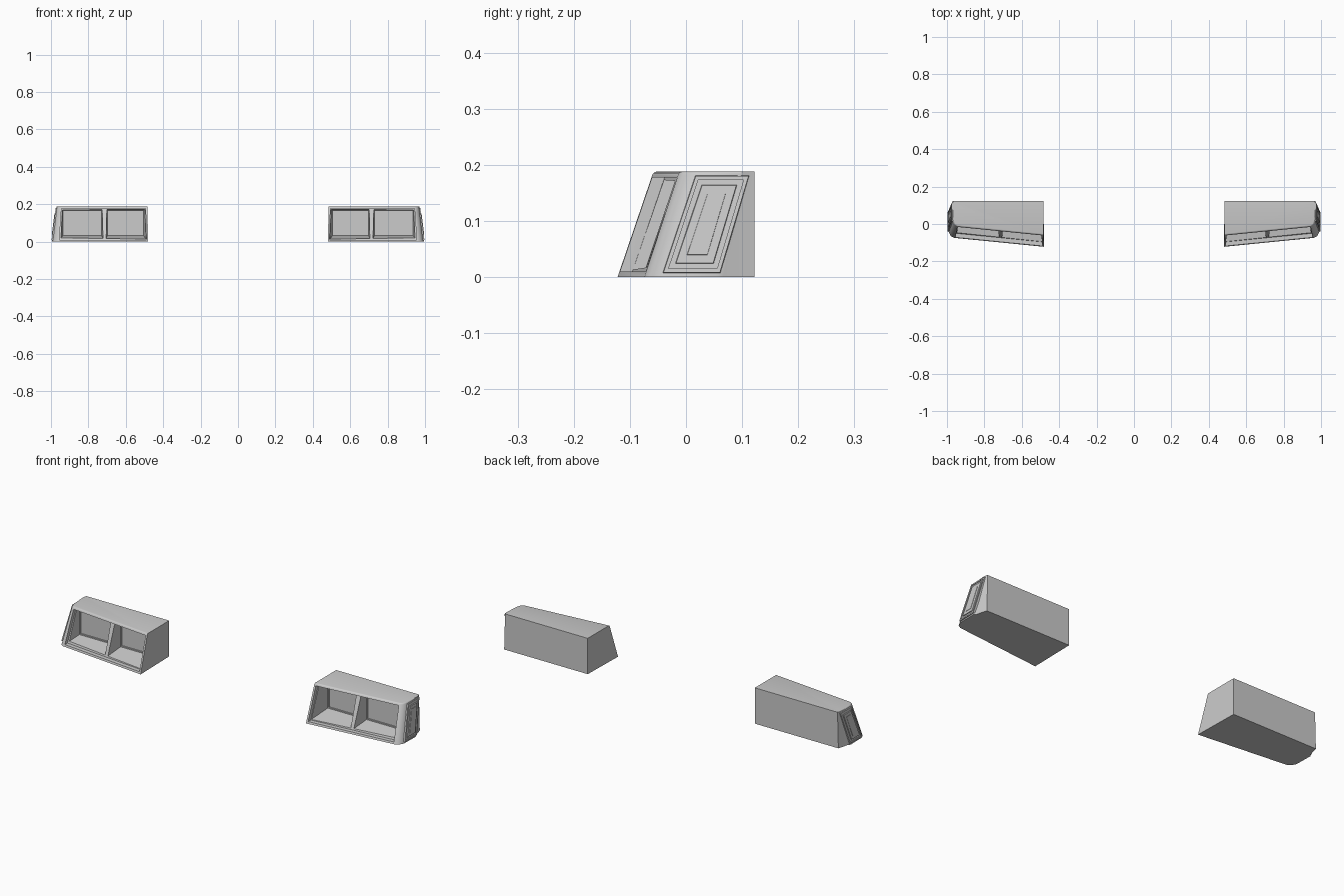
import bpy, bmesh

if "Cube" in bpy.data.objects:
    bpy.data.objects.remove(bpy.data.objects["Cube"])


def loft(name, a, b, round_edges=0.0):
    """Closed solid between two matching loops of 3D points."""
    bm = bmesh.new()
    va = [bm.verts.new(p) for p in a]
    vb = [bm.verts.new(p) for p in b]
    n = len(va)
    bm.faces.new(va)
    bm.faces.new(vb)
    for i in range(n):
        j = (i + 1) % n
        bm.faces.new((va[i], va[j], vb[j], vb[i]))
    if round_edges:
        edges = [e for e in bm.edges if e.verts[0] in vb and e.verts[1] in vb
                 and min(v.co.y for v in e.verts) < 0.05
                 and max(v.co.y for v in e.verts) < 0.11]
        bmesh.ops.bevel(bm, geom=edges, offset=round_edges, segments=3,
                        profile=0.5, affect='EDGES')
    bmesh.ops.recalc_face_normals(bm, faces=bm.faces)
    me = bpy.data.meshes.new(name)
    bm.to_mesh(me)
    bm.free()
    ob = bpy.data.objects.new(name, me)
    bpy.context.collection.objects.link(ob)
    return ob


def activate(ob):
    bpy.ops.object.select_all(action='DESELECT')
    ob.select_set(True)
    bpy.context.view_layer.objects.active = ob


def mirror(ob):
    ob.modifiers.new("mirror", 'MIRROR').use_mirror_merge = False
    activate(ob)
    bpy.ops.object.modifier_apply(modifier="mirror")
    bpy.ops.object.shade_smooth_by_angle(angle=0.6)


def cut(ob, cutter):
    m = ob.modifiers.new("cut", 'BOOLEAN')
    m.operation = 'DIFFERENCE'
    m.solver = 'EXACT'
    m.object = cutter
    activate(ob)
    bpy.ops.object.modifier_apply(modifier="cut")
    bpy.data.objects.remove(cutter)


def rect_xz(x0, x1, z0, z1, y):
    return [(x0, y, z0), (x1, y, z0), (x1, y, z1), (x0, y, z1)]


# housing: raked front, swept outer corner
bottom = [(.48, -.122), (.962, -.074), (.980, -.064), (.992, -.04),
          (.994, .055), (.985, .066), (.97, .122), (.485, .122)]
top = [(.485, -.058), (.945, -.012), (.960, -.002), (.968, .02),
       (.970, .10), (.969, .115), (.965, .122), (.485, .122)]
body = loft("lamp_housing", [(x, y, 0) for x, y in bottom],
            [(x, y, .188) for x, y in top], .006)

# shallow opening behind the front rim, then two lamp pockets
SLOPE = .064 / .188


def front_y(x, z):
    return -.122 + (x - .48) * .0995 + z * SLOPE


corners = [(.490, .010), (.955, .010), (.944, .177), (.494, .177)]
cut(body, loft("opening_cutter",
               [(x, front_y(x, z) - .03, z) for x, z in corners],
               [(x, front_y(x, z) + .022, z) for x, z in corners]))
cells = [(.488, .709, .505, .698), (.717, .958, .730, .936)]
for f0, f1, b0, b1 in cells:
    cut(body, loft("pocket_cutter", rect_xz(f0, f1, .008, .179, -.13),
                   rect_xz(b0, b1, .032, .168, .028)))
mirror(body)

# thin bezel around each pocket's rear wall
for i, (_, _, b0, b1) in enumerate(cells):
    ring = loft("lamp_bezel_%d" % i, rect_xz(b0, b1, .032, .168, .022),
                rect_xz(b0, b1, .032, .168, .030))
    cut(ring, loft("bezel_cutter",
                   rect_xz(b0 + .006, b1 - .006, .038, .162, 0),
                   rect_xz(b0 + .006, b1 - .006, .038, .162, .05)))
    mirror(ring)


# side marker: stacked plates on the sloping outer end
def side_quad(inset, lift):
    z0, z1 = .006 + inset, .182 - inset
    pts = []
    for z, rear in ((z0, 0), (z0, 1), (z1, 1), (z1, 0)):
        t = z / .188
        y = (.060 + .056 * t - inset) if rear else (-.045 + .063 * t + inset)
        pts.append((.993 - .024 * t + lift, y, z))
    return pts


frame = loft("marker_frame", side_quad(0, -.012), side_quad(.002, .005))
cut(frame, loft("marker_cutter", side_quad(.009, .0015), side_quad(.009, .03)))
mirror(frame)
mirror(loft("marker_lens", side_quad(.016, -.008), side_quad(.019, .006)))
mirror(loft("marker_inner_lens", side_quad(.032, 0), side_quad(.034, .0075)))
